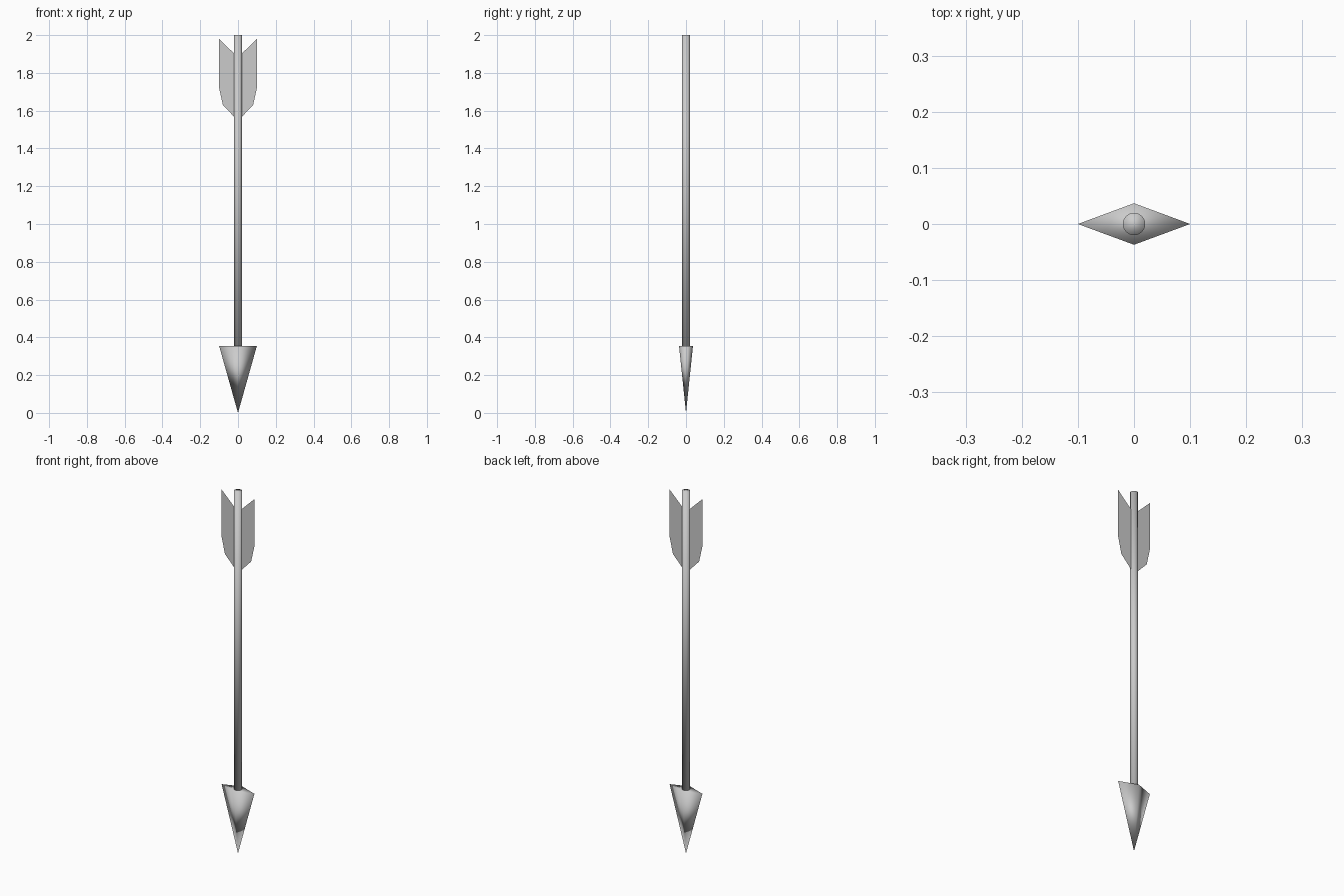
import bpy, bmesh, math
from mathutils import Matrix

if "Cube" in bpy.data.objects:
    bpy.data.objects.remove(bpy.data.objects["Cube"])


def make_object(name, bm, smooth=True):
    bmesh.ops.recalc_face_normals(bm, faces=bm.faces)
    for f in bm.faces:
        f.smooth = smooth
    me = bpy.data.meshes.new(name)
    bm.to_mesh(me)
    bm.free()
    ob = bpy.data.objects.new(name, me)
    bpy.context.collection.objects.link(ob)
    return ob


def cone(name, segments, r_low, r_high, z0, z1, flatten=1.0):
    bm = bmesh.new()
    place = Matrix.Translation((0, 0, (z0 + z1) / 2)) @ Matrix.Diagonal((1, flatten, 1, 1))
    bmesh.ops.create_cone(bm, cap_ends=True, segments=segments, radius1=r_low,
                          radius2=r_high, depth=z1 - z0, matrix=place)
    bmesh.ops.remove_doubles(bm, verts=bm.verts, dist=1e-5)
    return make_object(name, bm)


# Round shaft
cone("shaft", 24, 0.02, 0.02, 0.345, 2.0)

# Flattened four-sided head, point down
cone("arrow_head", 4, 0.0, 0.1, 0.0, 0.355, flatten=0.37)

# Thin flat feathers, mirrored left and right
bm = bmesh.new()
profile = [(0.018, 1.565), (0.08, 1.63), (0.1, 1.72), (0.1, 1.98), (0.018, 1.90)]
bm.faces.new([bm.verts.new((x, 0, z)) for x, z in profile])
feathers = make_object("feathers", bm, smooth=False)
feathers.modifiers.new("mirror", "MIRROR").use_axis[0] = True
